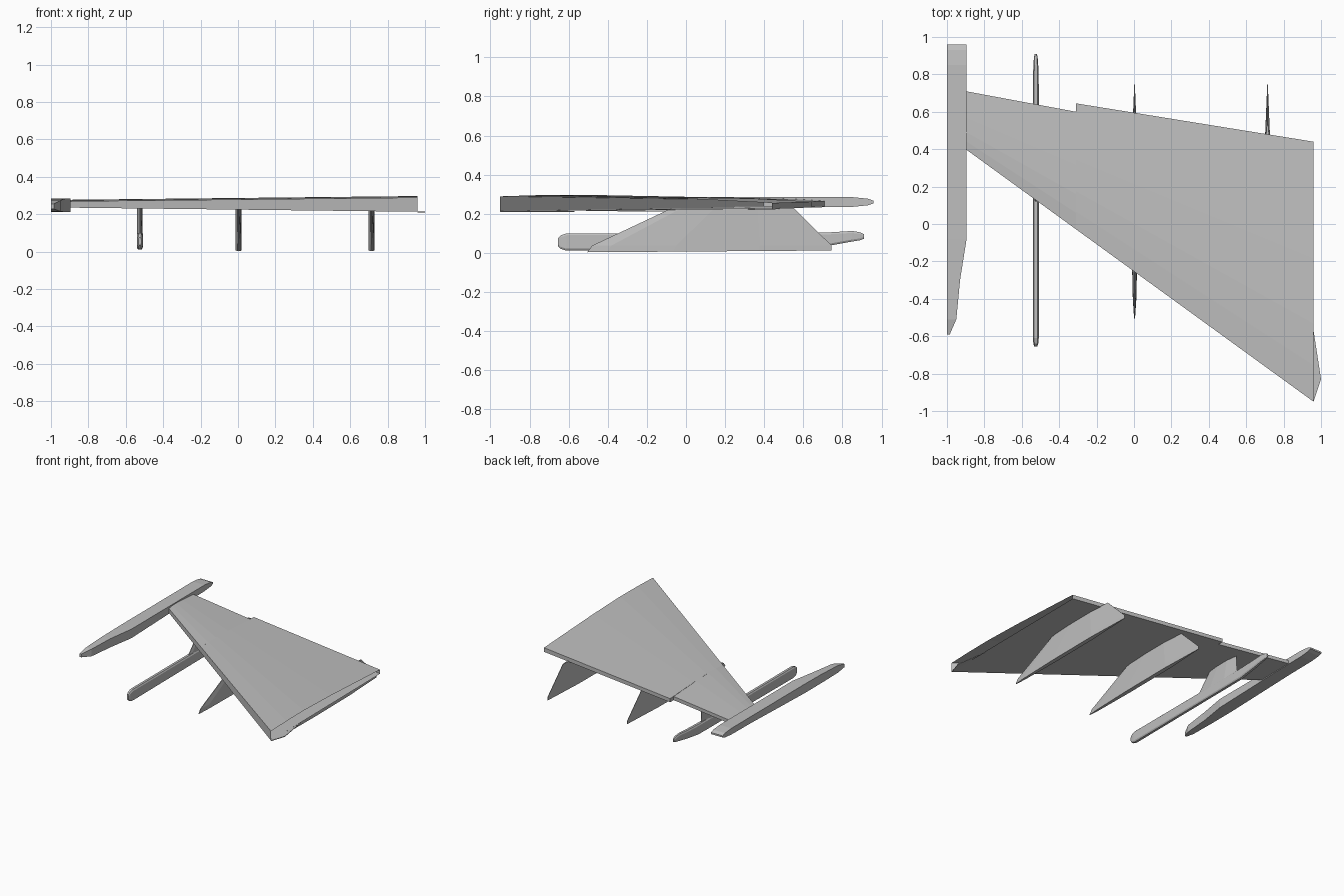
import bpy, bmesh

cube = bpy.data.objects.get("Cube")
if cube:
    bpy.data.objects.remove(cube, do_unlink=True)

grey = bpy.data.materials.new("plain_grey")
grey.use_nodes = True
colour = (0.52, 0.52, 0.52, 1)
grey.diffuse_color = colour
grey.node_tree.nodes["Principled BSDF"].inputs["Base Color"].default_value = colour


def loft(name, rings, cap_start=True, cap_end=True):
    """Skin a list of equal-length point rings into one flat-shaded object."""
    bm = bmesh.new()
    loops = [[bm.verts.new(p) for p in ring] for ring in rings]
    for a, b in zip(loops, loops[1:]):
        for i in range(len(a)):
            j = (i + 1) % len(a)
            bm.faces.new((a[i], a[j], b[j], b[i]))
    if cap_start:
        bm.faces.new(loops[0])
    if cap_end:
        bm.faces.new(loops[-1])
    bmesh.ops.recalc_face_normals(bm, faces=bm.faces[:])
    mesh = bpy.data.meshes.new(name)
    bm.to_mesh(mesh)
    bm.free()
    mesh.materials.append(grey)
    obj = bpy.data.objects.new(name, mesh)
    bpy.context.collection.objects.link(obj)
    return obj


def mix(a, b, t):
    return a + (b - a) * t


# Wing: blunt leading edge, low crest, thin trailing edge, open at the root
TIP, ROOT = -0.9, 0.96


def wing_section(x, trail):
    t = (x - TIP) / (ROOT - TIP)
    lead = mix(0.40, -0.95, t)
    low = mix(0.235, 0.213, t)
    crest = mix(0.277, 0.297, t)
    back_low = mix(0.238, 0.222, t)
    back_high = mix(0.265, 0.255, t)
    chord = trail - lead
    return [
        (x, lead, low),
        (x, lead, crest - 0.008),
        (x, lead + 0.14 * chord, crest - 0.002),
        (x, lead + 0.30 * chord, crest),
        (x, lead + 0.55 * chord, mix(crest, back_high, 0.25)),
        (x, trail, back_high),
        (x, trail, back_low),
    ]


loft("wing", [wing_section(TIP, 0.71), wing_section(-0.31, 0.60),
              wing_section(-0.31, 0.645), wing_section(ROOT, 0.44)],
     cap_end=False)

# Thin triangular plate along the front of the root
plate = [(0.96, -0.95), (1.0, -0.83), (0.96, -0.57)]
loft("root_plate", [[(x, y, z) for x, y in plate] for z in (0.209, 0.214)])

# Wing tip pod: straight outer side, tapered nose on the inner side
pod = [(-0.59, -0.985, 0.228, 0.255), (-0.51, -0.95, 0.215, 0.273),
       (-0.30, -0.93, 0.212, 0.282), (-0.08, -0.895, 0.212, 0.285),
       (0.60, -0.895, 0.232, 0.285), (0.85, -0.895, 0.235, 0.285),
       (0.93, -0.895, 0.243, 0.277), (0.96, -0.895, 0.253, 0.266)]
loft("tip_pod", [[(-1, y, lo), (inner, y, lo), (inner, y, hi), (-1, y, hi)]
                 for y, inner, lo, hi in pod])

# Slim rod slung under the outer wing
ROD_X = -0.525
rod = [(-0.655, 0.008, 0.035, 0.075), (-0.64, 0.013, 0.02, 0.09),
       (-0.61, 0.016, 0.011, 0.10), (0.60, 0.016, 0.018, 0.10),
       (0.74, 0.016, 0.038, 0.105), (0.85, 0.013, 0.058, 0.112),
       (0.89, 0.010, 0.064, 0.105), (0.91, 0.006, 0.072, 0.095)]


def rod_section(y, w, lo, hi):
    half = [(w * 0.6, lo), (w, lo + 0.01), (w, hi - 0.01), (w * 0.6, hi)]
    other = [(-x, z) for x, z in reversed(half)]
    return [(ROD_X + x, y, z) for x, z in half + other]


loft("hanging_rod", [rod_section(*s) for s in rod])


# Blades that are lens-shaped in plan
def blade_section(x, front, back, z_front, z_back, width):
    right = [(0, 0.15), (0.08, 0.55), (0.35, 1), (0.7, 1), (1, 0.1)]
    outline = right + [(t, -w) for t, w in reversed(right)]
    return [(x + w * width, mix(front, back, t), mix(z_front, z_back, t))
            for t, w in outline]


loft("rod_pylon", [blade_section(ROD_X, 0.11, 0.56, 0.09, 0.09, 0.015),
                   blade_section(ROD_X, 0.25, 0.55, 0.24, 0.24, 0.015)])

# Two matching fins below the wing
for name, x in (("middle_fin", 0.003), ("inner_fin", 0.714)):
    loft(name, [blade_section(x, -0.505, 0.745, 0.003, 0.012, 0.017),
                blade_section(x, -0.48, 0.745, 0.037, 0.037, 0.017),
                blade_section(x, -0.07, 0.55, 0.23, 0.23, 0.017)])
